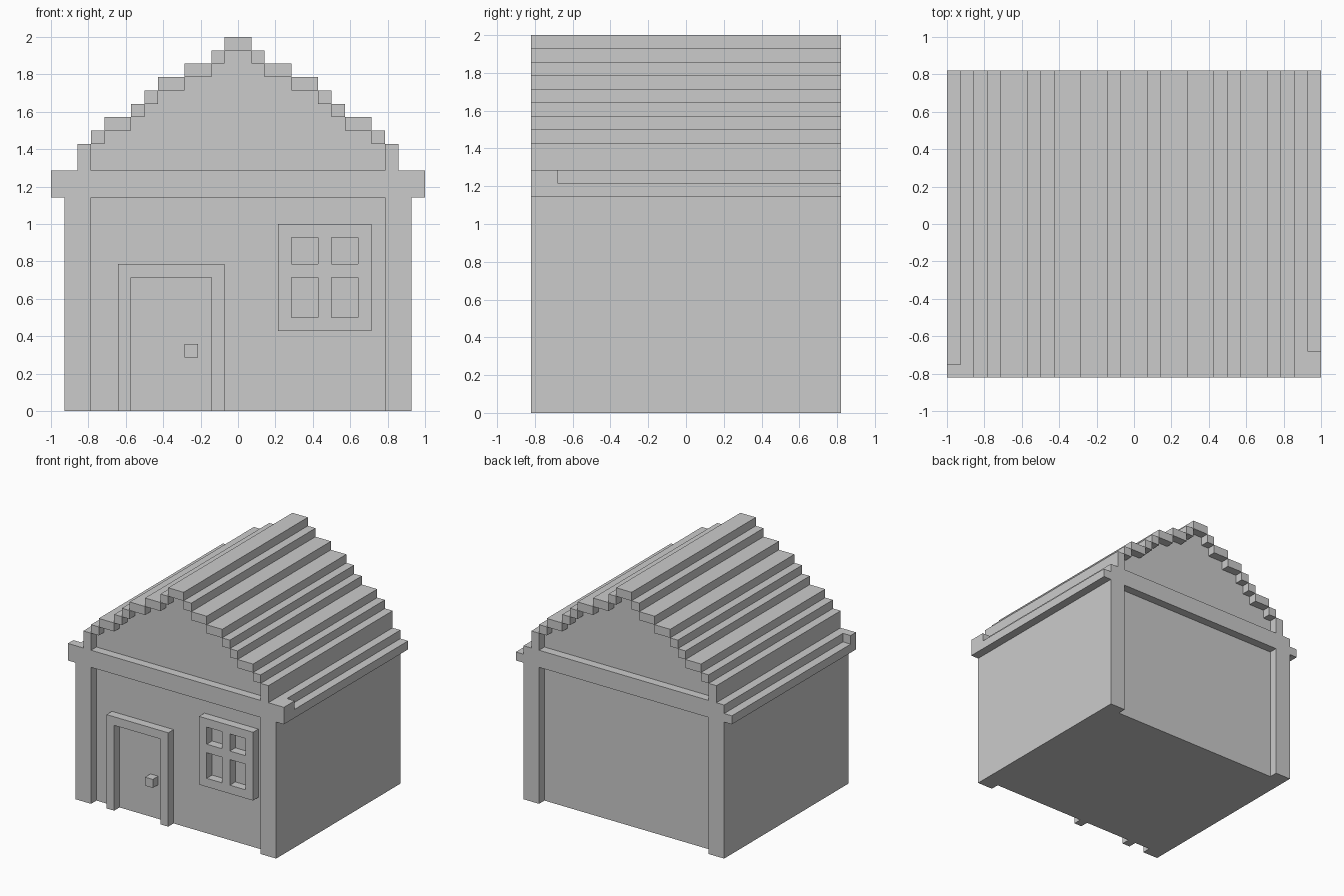
import bpy, bmesh

if "Cube" in bpy.data.objects:
    bpy.data.objects.remove(bpy.data.objects["Cube"])

U = 1 / 14          # one block of the stepped grid
FRONT = -11.5       # front and back planes, in blocks


def prism(name, outline, y0, y1):
    """Extrude an (x, z) outline along y; all values in blocks."""
    bm = bmesh.new()
    face = bm.faces.new([bm.verts.new((x * U, y0 * U, z * U)) for x, z in outline])
    ext = bmesh.ops.extrude_face_region(bm, geom=[face])
    new = [v for v in ext["geom"] if isinstance(v, bmesh.types.BMVert)]
    bmesh.ops.translate(bm, verts=new, vec=(0, (y1 - y0) * U, 0))
    bmesh.ops.recalc_face_normals(bm, faces=bm.faces)
    mesh = bpy.data.meshes.new(name)
    bm.to_mesh(mesh)
    bm.free()
    ob = bpy.data.objects.new(name, mesh)
    bpy.context.collection.objects.link(ob)
    return ob


def box(name, x0, x1, z0, z1, y0, y1):
    return prism(name, [(x0, z0), (x1, z0), (x1, z1), (x0, z1)], y0, y1)


def mirrored(half):
    """Complete a right-hand outline with its left-hand mirror."""
    return half + [(-x, z) for x, z in reversed(half)]


def cut(ob, cutter):
    mod = ob.modifiers.new("cut", "BOOLEAN")
    mod.operation = "DIFFERENCE"
    mod.solver = "EXACT"
    mod.object = cutter
    bpy.context.view_layer.objects.active = ob
    bpy.ops.object.modifier_apply(modifier=mod.name)
    bpy.data.objects.remove(cutter)


def steps(widths, z):
    """Stair outline: one block of height per half-width."""
    pts = []
    for w in widths:
        pts += [(w, z), (w, z + 1)]
        z += 1
    return pts


# House body: walls, eaves and stepped roof as one profile
roof = [11, 10, 8, 7, 6, 4, 2, 1]
house = prism("house_body", mirrored(
    [(13, 0), (13, 16), (14, 16), (14, 17), (13, 17), (13, 18), (12, 18), (12, 20)]
    + steps(roof, 20)), FRONT, -FRONT)

# Recessed wall and gable panels, front and back
gable = mirrored([(11, 18), (11, 20)] + steps(roof[1:], 20))
for s in (-1, 1):
    ya, yb = sorted((s * 10.5, s * 13))
    cut(house, box("wall_cutter", -11, 11, -2, 16, ya, yb))
    cut(house, prism("gable_cutter", gable, ya, yb))

# Raised eave ends at the front
box("eave_end_right", 13, 14, 17, 18, FRONT, -9.5)
box("eave_end_left", -14, -13, 17, 18, FRONT, -10.5)

# Door frame and knob
prism("door_frame", [(-9, 0), (-8, 0), (-8, 10), (-2, 10), (-2, 0), (-1, 0),
                     (-1, 11), (-9, 11)], FRONT, -10.5)
box("door_knob", -4, -3, 4, 5, FRONT, -10.5)

# Window frame with four panes
window = box("window_frame", 3, 10, 6, 14, FRONT, -10.5)
for x in (4, 7):
    for z0, z1 in ((7, 10), (11, 13)):
        cut(window, box("pane_cutter", x, x + 2, z0, z1, -13, -9))
